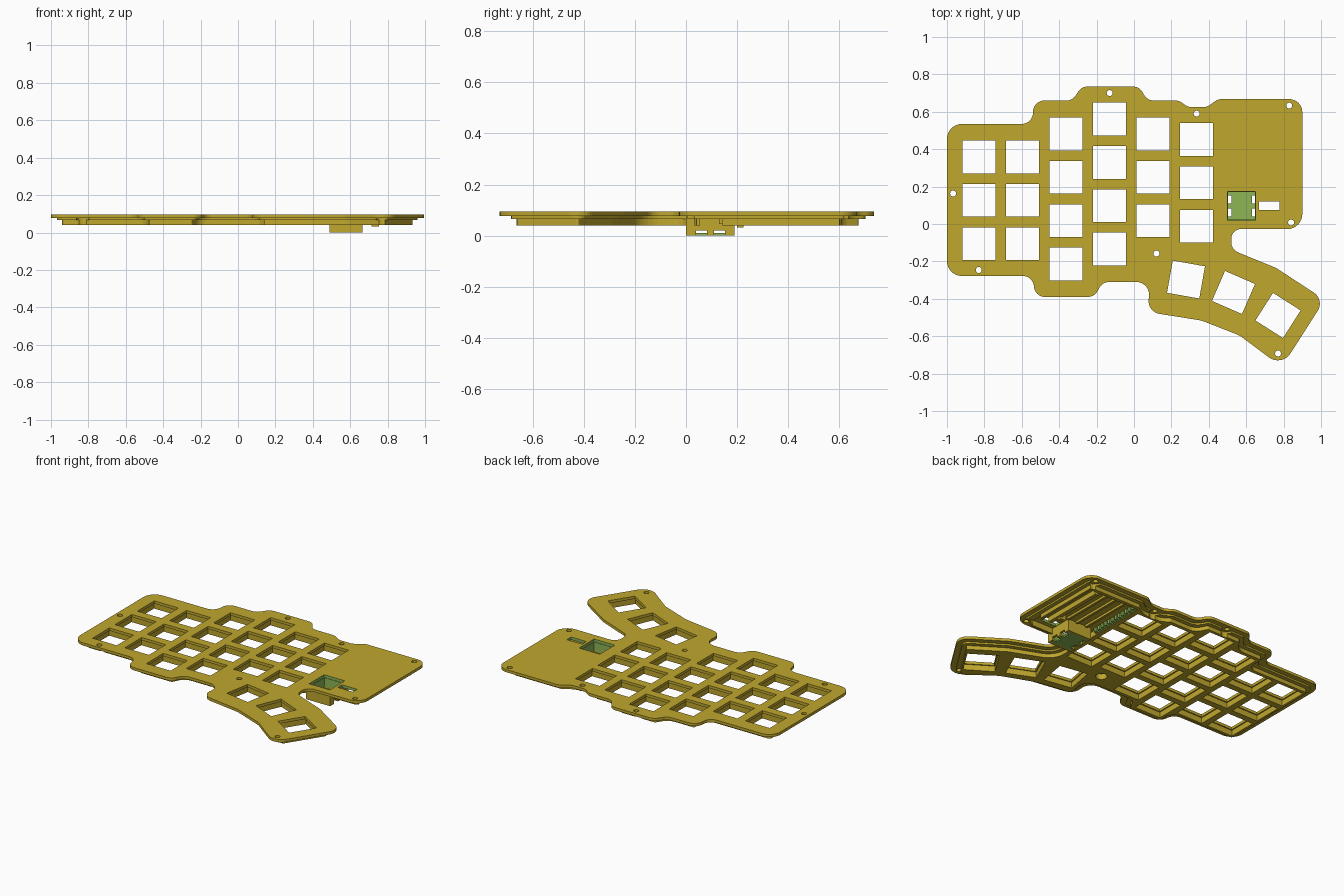
import bpy, bmesh, math
from mathutils import Vector as V, Matrix

if "Cube" in bpy.data.objects:
    bpy.data.objects.remove(bpy.data.objects["Cube"])


def material(name, col):
    m = bpy.data.materials.new(name)
    m.diffuse_color = (*col, 1)
    m.use_nodes = True
    m.node_tree.nodes["Principled BSDF"].inputs["Base Color"].default_value = m.diffuse_color
    return m


GOLD = material("mustard_plastic", (0.53, 0.39, 0.027))
GREEN = material("green_plastic", (0.27, 0.46, 0.09))

# Case outline, clockwise: x, y, corner radius
OUTLINE = [
    (-1, .535, .08), (-.54, .535, .06), (-.54, .66, .065), (-.33, .66, .06),
    (-.28, .735, .06), (.03, .735, .06), (.07, .66, .06), (.24, .66, .06),
    (.29, .625, .06), (.39, .625, .06), (.45, .668, .06), (.9, .668, .07),
    (.9, -.027, .08), (.52, -.027, .07), (.52, -.137, .06), (.76, -.235, .15),
    (1.02, -.405, .07), (.79, -.765, .08), (.565, -.596, .15), (.36, -.516, .15),
    (.07, -.47, .07), (.09, -.31, .075), (-.17, -.31, .06), (-.21, -.39, .06),
    (-.53, -.39, .06), (-.54, -.278, .06), (-1, -.278, .08)]

# Key positions: x, top y, rows in each column; then the fanned thumb keys
PITCH = .2317
COLUMNS = [(-.829, .358, 3), (-.596, .358, 3), (-.364, .481, 4),
           (-.131, .561, 4), (.102, .481, 3), (.334, .452, 3)]
KEYS = [(x, y - i * PITCH, 0) for x, y, n in COLUMNS for i in range(n)]
KEYS += [(.278, -.297, -10), (.532, -.366, -23.5), (.77, -.489, -32.5)]
SCREWS = [(-.13, .70), (.335, .59), (.83, .633), (.84, .008),
          (.12, -.158), (-.83, -.246), (-.967, .163), (.77, -.692)]


def outline(d=0):
    """Rounded outline, inset by d."""
    n = len(OUTLINE)
    pts = [V(p[:2]) for p in OUTLINE]
    dirs = [(pts[(i + 1) % n] - pts[i]).normalized() for i in range(n)]
    corners = []
    for i in range(n):
        a, b = dirs[i - 1], dirs[i]
        na, nb = V((a.y, -a.x)), V((b.y, -b.x))
        corners.append(pts[i] + (na + nb) * d / (1 + na.dot(nb)))
    out = []
    for i in range(n):
        p, a, b = corners[i], dirs[i - 1], dirs[i]
        turn = a.x * b.y - a.y * b.x
        r = max(OUTLINE[i][2] + (d if turn > 0 else -d), .01)
        half = a.angle(b) / 2
        room = min((p - corners[i - 1]).length, (corners[(i + 1) % n] - p).length)
        t = min(r * math.tan(half), .48 * room)
        r = t / math.tan(half)
        s = 1 if turn > 0 else -1
        start = p - a * t
        centre = start + V((-a.y, a.x)) * s * r
        for k in range(9):
            out.append(centre + Matrix.Rotation(s * 2 * half * k / 8, 2) @ (start - centre))
    return out


def rect(x0, x1, y0, y1):
    return [V((x0, y0)), V((x1, y0)), V((x1, y1)), V((x0, y1))]


def key(x, y, deg, size):
    h = size / 2
    rot = Matrix.Rotation(math.radians(deg), 2)
    return [V((x, y)) + rot @ p for p in rect(-h, h, -h, h)]


def circle(x, y, r, n=20):
    return [V((x + r * math.cos(k * math.tau / n), y + r * math.sin(k * math.tau / n)))
            for k in range(n)]


def new_object(name, bm, mats=(GOLD,)):
    bmesh.ops.recalc_face_normals(bm, faces=bm.faces)
    me = bpy.data.meshes.new(name)
    bm.to_mesh(me)
    bm.free()
    ob = bpy.data.objects.new(name, me)
    bpy.context.collection.objects.link(ob)
    for m in mats:
        me.materials.append(m)
    return ob


def slab(name, loops, z0, z1, mats=(GOLD,)):
    """Flat sheet with holes, given thickness."""
    bm = bmesh.new()
    for loop in loops:
        vs = [bm.verts.new((p.x, p.y, z0)) for p in loop]
        for i, v in enumerate(vs):
            bm.edges.new((vs[i - 1], v))
    bmesh.ops.triangle_fill(bm, edges=bm.edges[:], use_beauty=True)
    ext = bmesh.ops.extrude_face_region(bm, geom=bm.faces[:])
    bmesh.ops.translate(bm, vec=(0, 0, z1 - z0),
                        verts=[g for g in ext["geom"] if isinstance(g, bmesh.types.BMVert)])
    return new_object(name, bm, mats)


def add_box(bm, x0, x1, y0, y1, z0, z1):
    m = Matrix.Translation(((x0 + x1) / 2, (y0 + y1) / 2, (z0 + z1) / 2))
    bmesh.ops.create_cube(bm, size=1, matrix=m @ Matrix.Diagonal((x1 - x0, y1 - y0, z1 - z0, 1)))


def boxes(name, items, mat=GOLD):
    bm = bmesh.new()
    for b in items:
        add_box(bm, *b)
    return new_object(name, bm, (mat,))


def cut(ob, cutter):
    mod = ob.modifiers.new("cut", "BOOLEAN")
    mod.operation, mod.solver, mod.object = "DIFFERENCE", "EXACT", cutter
    cutter.hide_render = True
    cutter.hide_viewport = True


# Top plate with switch openings, screw holes, button well and lever slot
plate = slab("top_plate",
             [outline()] + [key(*k, .175) for k in KEYS] + [circle(*s, .016) for s in SCREWS]
             + [rect(.5, .65, .02, .175), rect(.668, .777, .075, .12)],
             .077, .095, (GOLD, GREEN))
for f in plate.data.polygons:
    c = f.center
    if abs(f.normal.z) < .1 and .49 < c.x < .78 and .015 < c.y < .18:
        f.material_index = 1

# Stepped lip and switch lattice below the plate
screw_bm = bmesh.new()
for x, y in SCREWS:
    bmesh.ops.create_cone(screw_bm, cap_ends=True, segments=24, radius1=.034, radius2=.034,
                          depth=.2, matrix=Matrix.Translation((x, y, .05)))
screw_cutter = new_object("screw_clearance_cutter", screw_bm)
bay_cutter = boxes("button_bay_cutter", [(.488, .667, -.05, .192, -.05, .2)])
cavities = [key(*k, .19) for k in KEYS] + [rect(.46, .825, .045, .585)]
lip = slab("stepped_lip", [outline(.033)] + cavities, .066, .077)
lattice = slab("switch_lattice", [outline(.06)] + cavities, .04, .066)
port_cutter = boxes("side_port_cutter", [(.8, .9, .055, .14, .03, .08)])
for ob in (lip, lattice):
    cut(ob, screw_cutter)
    cut(ob, bay_cutter)
cut(lattice, port_cutter)

# Button housing: four walls with side windows, green floor with notches
housing = slab("button_housing", [rect(.49, .665, 0, .19), rect(.5, .65, .02, .175)], 0, .077)
floor = boxes("button_floor", [(.5, .65, .02, .175, 0, .01)], GREEN)
windows = boxes("button_window_cutter",
                [(x0, x1, y0, y0 + .042, -.02, .02)
                 for x0, x1 in ((.47, .52), (.632, .69)) for y0 in (.04, .11)])
cut(housing, windows)
cut(floor, windows)
slab("button_lining", [rect(.5, .65, .02, .175), rect(.503, .647, .023, .172)],
     .022, .077, (GREEN,))

# Controller bay: slats, tall rail, peg and green contact strip
boxes("bay_slats", [(x, x + .015, .2, .585, .062, .077) for x in (.53, .60, .67)])
boxes("bay_rail", [(.745, .77, .13, .56, .045, .077)])
boxes("bay_peg", [(.715, .755, .2, .225, .032, .077)])
boxes("contact_strip", [(.46, .466, .2, .58, .045, .077)]
      + [(.466, .48, .205 + i * .031, .223 + i * .031, .05, .077) for i in range(12)], GREEN)
